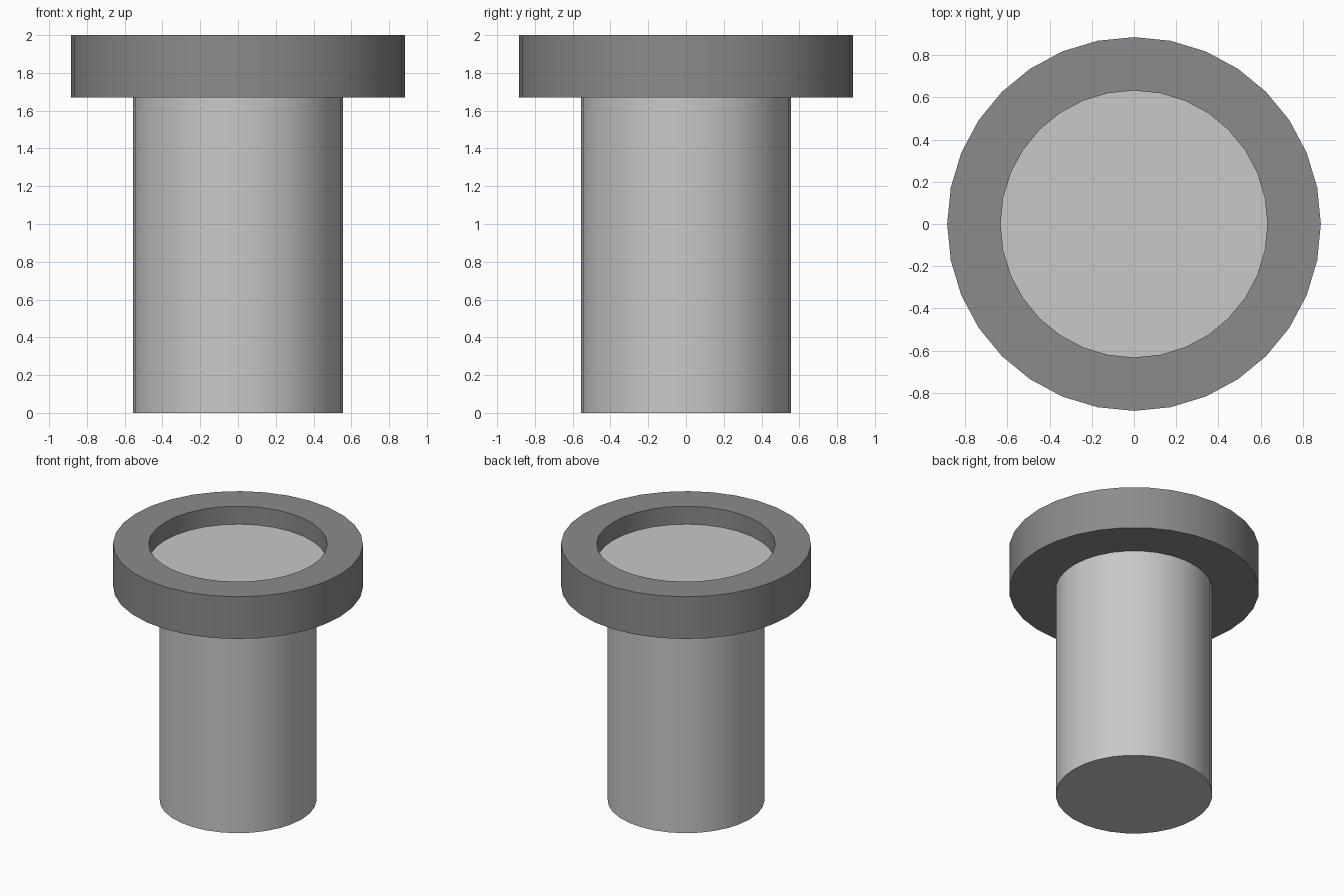
import bpy, bmesh, math

if "Cube" in bpy.data.objects:
    bpy.data.objects.remove(bpy.data.objects["Cube"])

SIDES = 32


def material(name, v):
    m = bpy.data.materials.new(name)
    m.diffuse_color = (v, v, v, 1)
    m.use_nodes = True
    m.node_tree.nodes["Principled BSDF"].inputs["Base Color"].default_value = m.diffuse_color
    return m


light = material("light grey", 0.58)
dark = material("dark grey", 0.26)


def turned(name, profile, mats, top_mat=0, cap_top=True):
    """Revolve a (radius, z) profile about z and cap both ends."""
    bm = bmesh.new()
    rings = []
    for r, z in profile:
        rings.append([bm.verts.new((r * math.cos(2 * math.pi * i / SIDES),
                                    r * math.sin(2 * math.pi * i / SIDES), z))
                      for i in range(SIDES)])
    for a, b in zip(rings, rings[1:]):
        for i in range(SIDES):
            j = (i + 1) % SIDES
            bm.faces.new((a[i], a[j], b[j], b[i]))
    bm.faces.new(rings[0][::-1])
    if cap_top:
        bm.faces.new(rings[-1]).material_index = top_mat
    me = bpy.data.meshes.new(name)
    bm.to_mesh(me)
    bm.free()
    for m in mats:
        me.materials.append(m)
    ob = bpy.data.objects.new(name, me)
    bpy.context.collection.objects.link(ob)
    bpy.ops.object.select_all(action='DESELECT')
    ob.select_set(True)
    bpy.context.view_layer.objects.active = ob
    bpy.ops.object.shade_smooth_by_angle(angle=math.radians(30))
    return ob


# Round post, running up to the underside of the flange
turned("post", [(0.555, 0), (0.555, 1.67)], [light], cap_top=False)

# Wide flange with a recess whose floor is light
turned("flange", [(0.885, 1.67), (0.885, 2.0), (0.632, 2.0), (0.632, 1.86)],
       [dark, light], top_mat=1)
